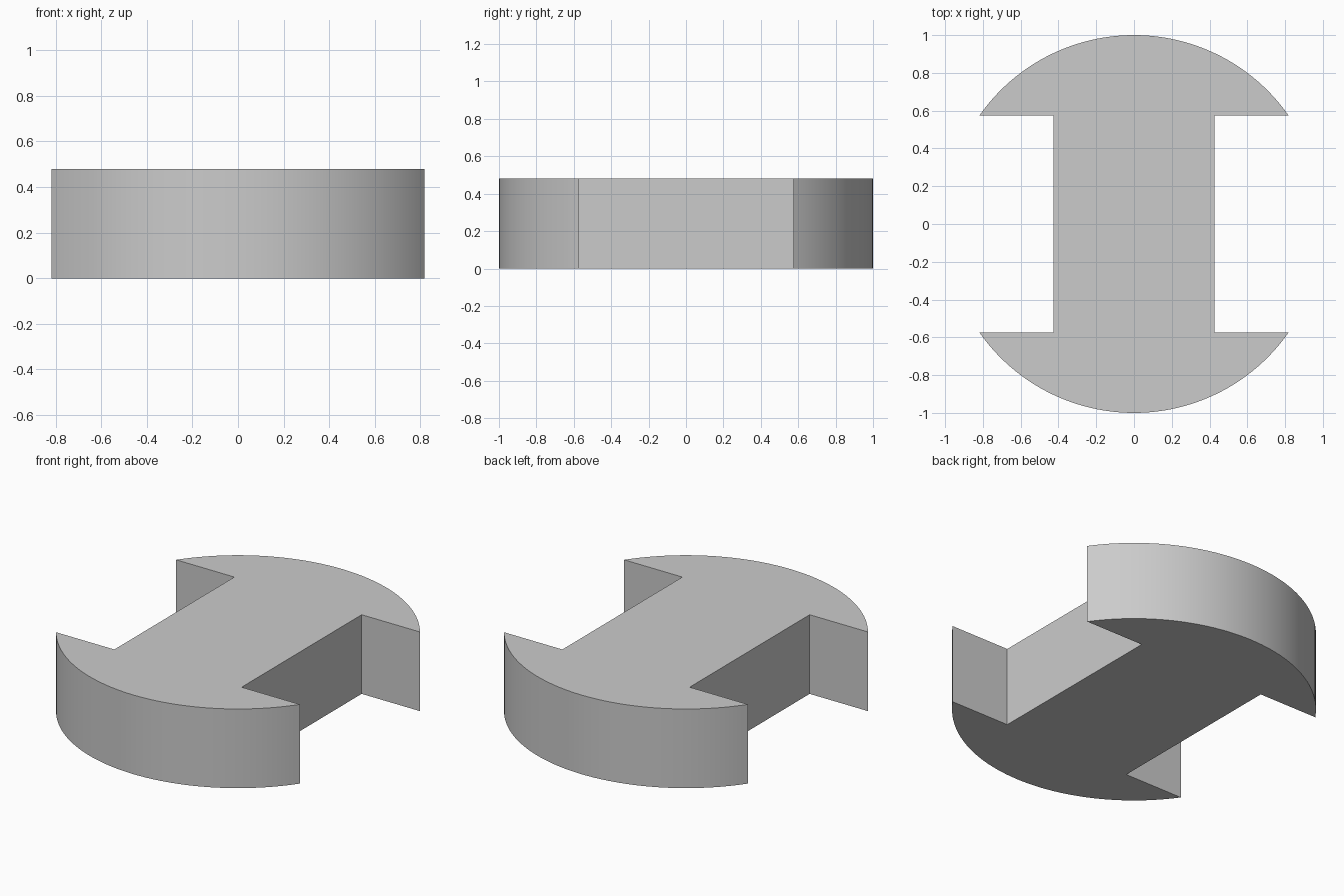
import bpy
import bmesh
import math

RADIUS = 1.0
HEIGHT = 0.48
NOTCH_Y = 0.575     # inner edge of each rounded end
WEB_X = 0.427       # half width of the straight middle
STEPS = 48          # segments per arc

cube = bpy.data.objects.get("Cube")
if cube:
    bpy.data.objects.remove(cube, do_unlink=True)

grey = bpy.data.materials.new("plain grey")
grey.use_nodes = True
colour = (0.6, 0.6, 0.6, 1)
grey.diffuse_color = colour
grey.node_tree.nodes["Principled BSDF"].inputs["Base Color"].default_value = colour

# Outline: one arc and its two notch corners, then the same turned half round
start = math.asin(NOTCH_Y / RADIUS)
sweep = math.pi - 2 * start
half = [(WEB_X, NOTCH_Y)]
for i in range(STEPS + 1):
    a = start + sweep * i / STEPS
    half.append((RADIUS * math.cos(a), RADIUS * math.sin(a)))
half.append((-WEB_X, NOTCH_Y))
outline = half + [(-x, -y) for x, y in half]

# Extrude the outline into a solid block
bm = bmesh.new()
base = bm.faces.new([bm.verts.new((x, y, 0)) for x, y in outline])
top = bmesh.ops.extrude_face_region(bm, geom=[base], use_keep_orig=True)
bmesh.ops.translate(bm, vec=(0, 0, HEIGHT),
                    verts=[v for v in top["geom"] if isinstance(v, bmesh.types.BMVert)])
bmesh.ops.recalc_face_normals(bm, faces=bm.faces)
mesh = bpy.data.meshes.new("notched_disc")
bm.to_mesh(mesh)
bm.free()
mesh.materials.append(grey)

disc = bpy.data.objects.new("notched_disc", mesh)
bpy.context.collection.objects.link(disc)

# Smooth the arcs, keep the corners sharp
bpy.ops.object.select_all(action="DESELECT")
disc.select_set(True)
bpy.context.view_layer.objects.active = disc
bpy.ops.object.shade_smooth_by_angle(angle=math.radians(30))
